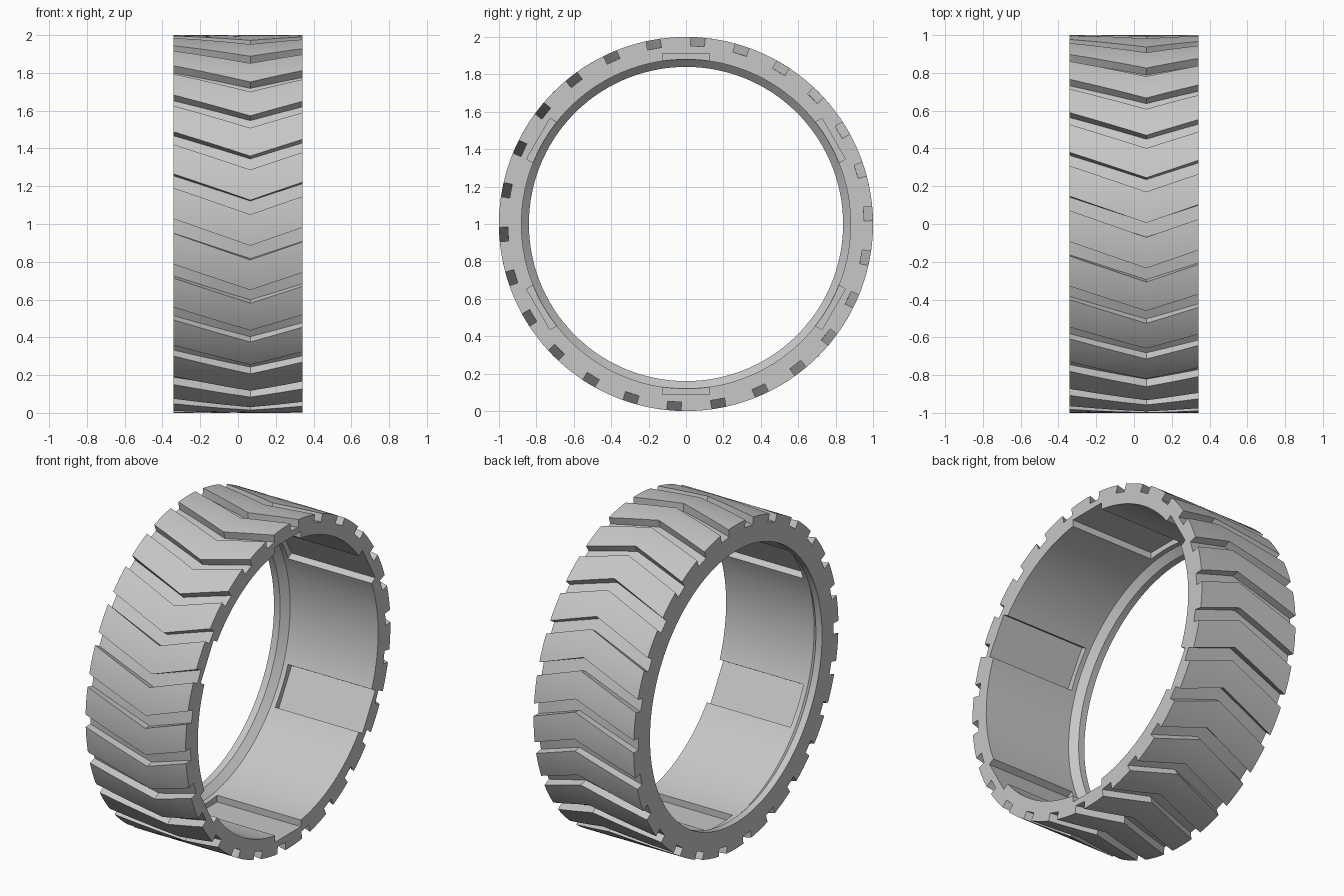
import bpy, bmesh, math
from mathutils import Matrix

if "Cube" in bpy.data.objects:
    bpy.data.objects.remove(bpy.data.objects["Cube"], do_unlink=True)

HALF = 0.342          # half the tread width
APEX = 0.065          # x of the chevron point
SLOPE = 0.35          # chevron sweep, arc length per unit of width
GROOVES = 26
GROOVE_HALF = 0.038
FLOOR_R = 0.953
PITCH = math.tau / GROOVES
START = math.radians(86.3) + SLOPE * (HALF - APEX)   # apex angle of first groove

grey = bpy.data.materials.new("rubber_grey")
grey.use_nodes = True
colour = (0.57, 0.57, 0.57, 1)
grey.diffuse_color = colour
grey.node_tree.nodes["Principled BSDF"].inputs["Base Color"].default_value = colour


def new_object(name, bm):
    bmesh.ops.recalc_face_normals(bm, faces=bm.faces)
    mesh = bpy.data.meshes.new(name)
    bm.to_mesh(mesh)
    bm.free()
    mesh.materials.append(grey)
    obj = bpy.data.objects.new(name, mesh)
    bpy.context.collection.objects.link(obj)
    return obj


def loft(name, sections):
    """Closed solid through loops of (x, radius, angle) points."""
    bm = bmesh.new()
    loops = [[bm.verts.new((x, r * math.cos(a), r * math.sin(a) + 1))
              for x, r, a in section] for section in sections]
    for low, high in zip(loops, loops[1:]):
        for i in range(len(low)):
            j = (i + 1) % len(low)
            bm.faces.new((low[i], low[j], high[j], high[i]))
    bm.faces.new(loops[0])
    bm.faces.new(loops[-1])
    return new_object(name, bm)


def tread_section(x):
    """Outer outline with grooves, turned to follow the chevron."""
    points = []
    turn = START - SLOPE * abs(x - APEX)
    low = GROOVE_HALF / FLOOR_R
    for k in range(GROOVES):
        a = turn + k * PITCH
        points += [(x, FLOOR_R, a - low), (x, FLOOR_R, a + low)]
        land = PITCH - 2 * GROOVE_HALF
        points += [(x, 1, a + GROOVE_HALF + land * s / 6) for s in range(7)]
    return points


def cut(target, cutter):
    mod = target.modifiers.new("cut", "BOOLEAN")
    mod.operation = "DIFFERENCE"
    mod.solver = "EXACT"
    mod.object = cutter
    bpy.context.view_layer.objects.active = target
    bpy.ops.object.modifier_apply(modifier=mod.name)
    bpy.data.objects.remove(cutter, do_unlink=True)


# Tyre body with chevron tread
columns = [-HALF + (APEX + HALF) * i / 3 for i in range(3)]
columns += [APEX + (HALF - APEX) * i / 3 for i in range(4)]
tyre = loft("tyre", [tread_section(x) for x in columns])

# Bore with a chamfered retaining lip at one end
SIDES = 144
profile = [(-0.4, 0.84), (-0.30, 0.84), (-0.26, 0.88), (0.4, 0.88)]
bore = loft("bore_cutter", [[(x, r, math.tau * i / SIDES) for i in range(SIDES)]
                            for x, r in profile])
cut(tyre, bore)

# Six key slots, open at the end opposite the lip
bm = bmesh.new()
for k in range(6):
    place = (Matrix.Translation((0.085, 0, 1))
             @ Matrix.Rotation(k * math.tau / 6, 4, "X")
             @ Matrix.Translation((0, 0, 0.812))
             @ Matrix.Diagonal((0.63, 0.25, 0.2, 1)))
    bmesh.ops.create_cube(bm, size=1, matrix=place)
cut(tyre, new_object("slot_cutter", bm))

# Smooth the round surfaces, keep the cut edges crisp
bpy.ops.object.select_all(action="DESELECT")
tyre.select_set(True)
bpy.context.view_layer.objects.active = tyre
bpy.ops.object.shade_smooth_by_angle(angle=math.radians(25))
